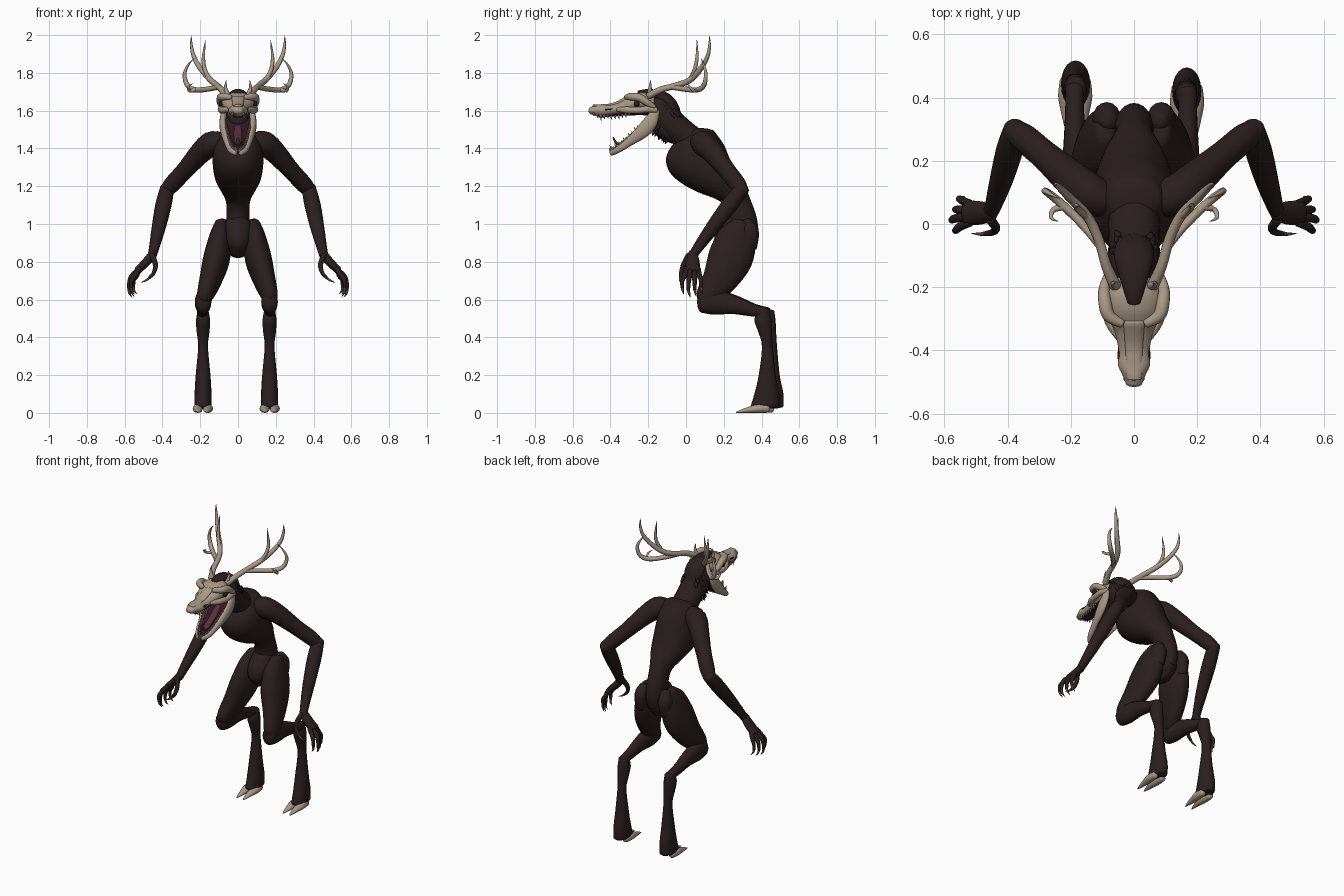
import bpy, bmesh, math, random
from mathutils import Vector

random.seed(4)
X, Y, Z = Vector((1, 0, 0)), Vector((0, 1, 0)), Vector((0, 0, 1))


def material(name, rgb):
    m = bpy.data.materials.new(name)
    m.diffuse_color = (*rgb, 1)
    return m


HIDE = material("dark hide", (0.024, 0.0135, 0.0135))
BONE = material("old bone", (0.40, 0.32, 0.24))
FLESH = material("gum flesh", (0.10, 0.028, 0.05))
MOUTH = material("mouth dark", (0.03, 0.009, 0.015))
CLAW = material("claw brown", (0.1, 0.075, 0.055))
VOID = material("socket black", (0.02, 0.012, 0.011))


def catmull(pts, steps):
    """Smoothly resample rows of (x, y, z, width, depth)."""
    out, n = [], len(pts)
    for i in range(n - 1):
        p0, p1, p2, p3 = pts[max(i - 1, 0)], pts[i], pts[i + 1], pts[min(i + 2, n - 1)]
        for k in range(steps):
            t = k / steps
            out.append([0.5 * (2 * b + (c - a) * t + (2 * a - 5 * b + 4 * c - d) * t * t
                               + (3 * b - a - 3 * c + d) * t ** 3)
                        for a, b, c, d in zip(p0, p1, p2, p3)])
    return out + [list(pts[-1])]


def loft(bm, pts, ref, axis, sides, steps, cap):
    """Sweep an elliptical section along the rows, with rounded ends."""
    pts = [p if len(p) == 5 else (*p, p[3]) for p in pts]
    rows = catmull(pts, steps)
    n = len(rows)
    rings = []
    for i, r in enumerate(rows):
        t = axis or (Vector(rows[min(i + 1, n - 1)][:3]) - Vector(rows[max(i - 1, 0)][:3])).normalized()
        u = (ref - t * ref.dot(t)).normalized()
        rings.append((Vector(r[:3]), t, u, t.cross(u), max(r[3], .0008), max(r[4], .0008)))
    ahead = 1 if axis is None or (rings[-1][0] - rings[0][0]).dot(axis) > 0 else -1

    def end(ring, sign):
        c, t, u, v, a, b = ring
        return [(c + t * sign * min(a, b) * cap * math.sin(q), t, u, v, a * math.cos(q), b * math.cos(q))
                for q in (0.5, 1.0, 1.4)]
    rings = end(rings[0], -ahead)[::-1] + rings + end(rings[-1], ahead)
    loops = []
    for c, t, u, v, a, b in rings:
        loops.append([bm.verts.new(c + u * a * math.cos(k * math.tau / sides) + v * b * math.sin(k * math.tau / sides))
                      for k in range(sides)])
    for l0, l1 in zip(loops, loops[1:]):
        for k in range(sides):
            bm.faces.new((l0[k], l0[(k + 1) % sides], l1[(k + 1) % sides], l1[k]))
    bm.faces.new(loops[0])
    bm.faces.new(loops[-1])


def build(name, mat, paths, ref=X, axis=None, sides=16, steps=4, cap=0.6):
    bm = bmesh.new()
    for p in paths:
        loft(bm, p, ref, axis, sides, steps, cap)
    bmesh.ops.recalc_face_normals(bm, faces=bm.faces)
    me = bpy.data.meshes.new(name)
    bm.to_mesh(me)
    bm.free()
    ob = bpy.data.objects.new(name, me)
    bpy.context.collection.objects.link(ob)
    me.materials.append(mat)
    me.polygons.foreach_set("use_smooth", [True] * len(me.polygons))
    return ob


def flip(path, s, dx=0, dy=0):
    return [((p[0] + dx) * s, p[1] + dy, *p[2:]) for p in path]


def both(name, mat, path, **kw):
    """One object for each side of the body."""
    for s, side in ((1, "right_"), (-1, "left_")):
        build(side + name, mat, [flip(path, s)], **kw)


def slices_z(rows, x=0):
    """Rows of z, front y, back y, half width."""
    return [(x, (f + b) / 2, z, w, (b - f) / 2) for z, f, b, w in rows]


def slices_y(rows, x=0):
    """Rows of y, bottom z, top z, half width."""
    return [(x, y, (lo + hi) / 2, w, (hi - lo) / 2) for y, lo, hi, w in rows]


# Torso, pelvis and neck
build("torso", HIDE, [slices_z([
    (1.485, .005, .155, .09), (1.42, -.07, .2, .123), (1.35, -.105, .23, .134), (1.28, -.09, .265, .13),
    (1.22, -.03, .3, .115), (1.17, .06, .325, .088), (1.12, .18, .345, .064), (1.05, .22, .37, .06),
    (.97, .21, .383, .063), (.9, .2, .37, .052)])], axis=Z, sides=28, cap=.3)
build("pelvis", HIDE, [slices_z([
    (1.0, .19, .34, .07), (.95, .155, .36, .08), (.89, .15, .36, .074), (.85, .18, .33, .05)])],
    axis=Z, sides=24)
build("neck", HIDE, [[(0, .07, 1.41, .085, .075), (0, -.03, 1.49, .08, .075), (0, -.1, 1.555, .082, .078),
                      (0, -.135, 1.62, .075, .07), (0, -.17, 1.645, .055, .045)]], sides=24)
build("head_crest", HIDE, [[(0, -.25, 1.697, .02, .01), (0, -.2, 1.697, .036, .018), (0, -.13, 1.672, .058, .034),
                            (0, -.088, 1.63, .064, .042), (0, -.055, 1.56, .052, .036)]])
build("throat", HIDE, [[(0, -.05, 1.48, .06), (0, -.115, 1.515, .064), (0, -.15, 1.56, .06)]])

# Ragged mane tufts at the nape and under the jaw
tufts = []
for i in range(40):
    k = random.random()
    if i % 2:
        a = random.uniform(-1.4, 1.4)
        out = Vector((math.sin(a), .75 * math.cos(a), .65 * math.cos(a)))
        c = Vector((0, -.15 + .08 * k, 1.635 - .08 * k)) + out * .066
        tip = c + out * .012 + Vector((0, .012, -.03))
    else:
        a = random.uniform(-1.3, 1.3)
        out = Vector((math.sin(a), -.6 * math.cos(a), -.7 * math.cos(a)))
        c = Vector((0, -.06 - .08 * k, 1.49 + .05 * k)) + out * .05
        tip = c + out * .03 + Vector((0, 0, -.015))
    tufts.append([(*c, .013), (*(c + (tip - c) * .5), .009), (*tip, .001)])
build("mane", HIDE, tufts, sides=6, steps=2)

# Arms and hands
both("upper_arm", HIDE, [(.085, .075, 1.43, .055), (.14, .095, 1.425, .066), (.2, .145, 1.375, .058),
                         (.28, .215, 1.285, .047), (.345, .27, 1.215, .045), (.38, .295, 1.175, .037)])
both("forearm", HIDE, [(.375, .3, 1.19, .038), (.395, .23, 1.1, .043), (.42, .14, .98, .037),
                       (.445, .06, .87, .027), (.455, .035, .83, .024)])
both("palm", HIDE, [(.45, .035, .845, .024, .022), (.48, .035, .805, .036, .023), (.53, .035, .755, .04, .02)], ref=Y)
thumb = [(.455, .015, .835, .016), (.437, -.012, .785, .014), (.447, -.026, .74, .011), (.47, -.03, .715, .008)]
fingers = []
for i in range(4):
    y0, y1, d, w = .004 + .02 * i, -.02 + .033 * i, .014 * abs(i - 1.4), -.012 * abs(i - 1)
    fingers.append([(.52, y0, .765, .0135), (.562 + w, (y0 + y1) / 2, .725, .014),
                    (.576 + w, y1, .68 + d, .0115), (.577 + w, y1, .645 + d, .009)])
for s, side in ((1, "right_"), (-1, "left_")):
    build(side + "fingers", HIDE, [flip(f, s) for f in fingers + [thumb]], ref=Y, sides=10)
    claws = [[(*f[-1][:3], .008), (f[-1][0] - .003, f[-1][1] + .004, f[-1][2] - .02, .006),
              (f[-1][0] - .017, f[-1][1] + .009, f[-1][2] - .038, .001)] for f in fingers]
    claws.append([(.469, -.03, .716, .0075), (.49, -.032, .7, .005), (.515, -.029, .69, .001)])
    build(side + "claws", CLAW, [flip(c, s) for c in claws], ref=Y, sides=8, steps=3)

# Legs: the left one stands slightly wider and further back
thigh = [(.083, .295, 1.0, .036, .055), (.09, .27, .93, .057, .102), (.107, .235, .82, .071, .118),
         (.138, .18, .71, .06, .094), (.165, .118, .63, .046, .064), (.168, .103, .6, .038, .048)]
shin = [(.167, .088, .588, .042, .058), (.167, .155, .586, .044, .066), (.168, .25, .573, .037, .05),
        (.17, .35, .545, .03, .034), (.17, .425, .532, .029, .027)]
cannon = slices_z([(.54, .385, .453, .029), (.49, .37, .46, .037), (.43, .39, .463, .034), (.35, .41, .468, .026),
                   (.2, .393, .482, .039), (.1, .37, .502, .045), (.035, .35, .502, .046)], .167)
for s, side, dx, dy in ((1, "right_", 0, -.008), (-1, "left_", .018, .014)):
    build(side + "thigh", HIDE, [flip(thigh, s, dx / 3)], sides=24)
    build(side + "hip", HIDE, [flip([(.08, .325, 1.01, .03, .03), (.086, .33, .96, .046, .056),
                                     (.09, .32, .88, .038, .056)], s)])
    build(side + "shin", HIDE, [flip(shin, s, dx, dy / 2)], sides=20)
    build(side + "lower_leg", HIDE, [flip(cannon, s, dx, dy)], axis=Z, sides=20, cap=.3)
    hoof = []
    for k in (-1, 1):
        toe = slices_y([(.44, .002, .046, .021), (.39, 0, .046, .026), (.34, 0, .032, .021),
                        (.30, 0, .018, .012), (.275, 0, .006, .004)], .168)
        hoof.append([(p[0] + k * (.024 + (.004 if p[1] > .38 else 0)), *p[1:]) for p in toe])
    build(side + "hoof", BONE, [flip(h, s, dx, dy) for h in hoof], axis=-Y, sides=12)

# Skull
build("skull", BONE, [slices_y([
    (-.175, 1.59, 1.685, .06), (-.22, 1.595, 1.698, .085), (-.27, 1.59, 1.692, .086), (-.31, 1.585, 1.674, .074),
    (-.345, 1.58, 1.652, .06), (-.4, 1.573, 1.634, .049), (-.445, 1.567, 1.634, .051), (-.475, 1.572, 1.632, .038),
    (-.505, 1.582, 1.618, .026)])], axis=-Y, sides=20)
both("brow", BONE, [(.04, -.315, 1.672, .014), (.08, -.29, 1.674, .02), (.092, -.245, 1.668, .021),
                    (.094, -.205, 1.642, .018), (.085, -.17, 1.62, .014)], sides=12)
both("cheekbone", BONE, [(.045, -.36, 1.607, .013), (.074, -.31, 1.603, .018), (.089, -.25, 1.602, .017),
                         (.088, -.2, 1.608, .018), (.078, -.16, 1.603, .017)], sides=12)
both("eye_socket", VOID, [(.07, -.262, 1.637, .017), (.091, -.26, 1.636, .015)], ref=Y, sides=14)
both("nostril", VOID, [(.01, -.485, 1.606, .011, .008), (.018, -.502, 1.602, .011, .008)], sides=10)
both("nose_slot", VOID, [(.042, -.385, 1.609, .008, .005), (.045, -.425, 1.606, .008, .006)], sides=10)
build("nasal_bone", BONE, [[(0, -.31, 1.668, .034, .012), (0, -.39, 1.631, .028, .009),
                            (0, -.49, 1.625, .024, .008)]], sides=14)

# Open lower jaw, mouth and tongue
jaw = [(.073, -.16, 1.6, .015, .022), (.08, -.185, 1.545, .018, .036), (.076, -.225, 1.495, .019, .037),
       (.058, -.3, 1.435, .017, .023), (.04, -.36, 1.393, .015, .017), (.014, -.393, 1.376, .014, .014)]
both("jaw", BONE, jaw, sides=12)
build("mouth_floor", MOUTH, [[(0, -.16, 1.56, .065, .014), (0, -.22, 1.487, .068, .012),
                              (0, -.3, 1.425, .05, .01), (0, -.375, 1.38, .024, .008)]])
build("palate", MOUTH, [[(0, -.17, 1.587, .06, .012), (0, -.3, 1.584, .052, .009), (0, -.46, 1.57, .03, .007)]])
build("tongue", FLESH, [[(0, -.2, 1.515, .02, .01), (0, -.26, 1.47, .022, .011), (0, -.33, 1.428, .02, .01),
                         (0, -.365, 1.425, .015, .008), (0, -.385, 1.457, .005, .004)]], sides=12)
both("gum", FLESH, [(p[0] - .013, p[1] - .009, p[2] + p[4] * .7, .009) for p in jaw[2:5]], sides=8)

# Teeth follow both jaws
teeth = []
line = catmull(jaw[2:], 5)
for s in (1, -1):
    for i in range(11):
        k = i / 10
        x, y, z = (.05 - .022 * k) * s, -.3 - .19 * k, 1.587 - .015 * math.sin(math.pi * k)
        h = .032 if i == 8 else .016 + .004 * (i % 2)
        teeth.append([(x, y, z, .0065), (x, y, z - h * .5, .0045), (x * .97, y + .004, z - h, .0008)])
    for i, p in enumerate(line[1:]):
        h = .034 if i == 12 else .018 + .004 * (i % 2)
        b = Vector(((p[0] - .007) * s, p[1] - p[4] * .45, p[2] + p[4] * .6))
        d = Vector((-.15 * s, -.45, .85)) * h
        teeth.append([(*b, .006), (*(b + d * .5), .0045), (*(b + d), .0008)])
build("teeth", BONE, teeth, sides=6, steps=1)

# Antlers with side tines and brow spikes
beam = [(.06, -.195, 1.68, .019), (.088, -.13, 1.712, .017), (.113, -.045, 1.735, .016), (.148, .025, 1.765, .016),
        (.2, .08, 1.825, .014), (.235, .115, 1.89, .011), (.247, .125, 1.95, .007), (.247, .123, 1.997, .001)]
outer = [(.1, -.08, 1.725, .013), (.155, -.01, 1.715, .014), (.225, .06, 1.71, .014), (.268, .095, 1.735, .013),
         (.283, .105, 1.79, .01), (.265, .095, 1.84, .006), (.235, .08, 1.875, .001)]
inner = [(.145, .02, 1.76, .012), (.175, .045, 1.815, .011), (.183, .058, 1.88, .009), (.172, .058, 1.975, .001)]
prong = [(.22, .055, 1.712, .012), (.255, .045, 1.705, .009), (.262, .02, 1.725, .006), (.24, .008, 1.745, .001)]
spike = [(.055, -.195, 1.685, .014), (.066, -.19, 1.72, .009), (.062, -.188, 1.762, .001)]
for s, side in ((1, "right_"), (-1, "left_")):
    build(side + "antler", BONE, [flip(t, s) for t in (beam, outer, inner, prong)], ref=Vector((.8, -.6, 0)), sides=10)
    build(side + "brow_spike", BONE, [flip(spike, s)], sides=8)
